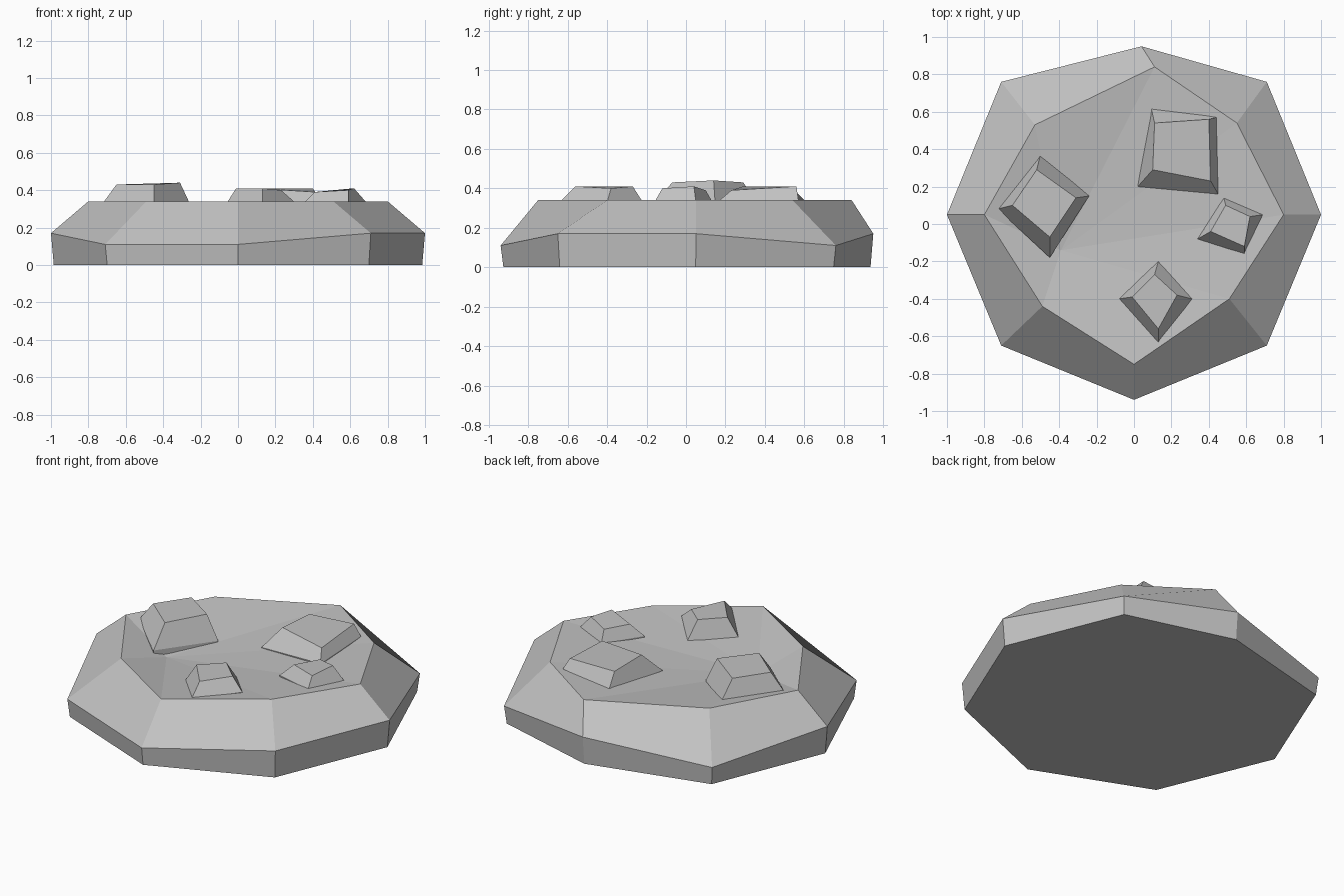
import bpy
import bmesh

cube = bpy.data.objects.get("Cube")
if cube:
    bpy.data.objects.remove(cube, do_unlink=True)

stone = bpy.data.materials.new("grey stone")
stone.use_nodes = True
colour = (0.54, 0.54, 0.54, 1)
stone.diffuse_color = colour
stone.node_tree.nodes["Principled BSDF"].inputs["Base Color"].default_value = colour


def build_from_rings(name, rings, apex=None):
    """Join stacked rings with side faces, close the bottom, cap or fan the top."""
    bm = bmesh.new()
    loops = [[bm.verts.new(point) for point in ring] for ring in rings]
    count = len(loops[0])
    for lower, upper in zip(loops, loops[1:]):
        for i in range(count):
            j = (i + 1) % count
            bm.faces.new((lower[i], lower[j], upper[j], upper[i]))
    bm.faces.new(loops[0][::-1])
    if apex:
        centre = bm.verts.new(apex)
        for i in range(count):
            bm.faces.new((loops[-1][i], loops[-1][(i + 1) % count], centre))
    else:
        bm.faces.new(loops[-1])
    bmesh.ops.recalc_face_normals(bm, faces=bm.faces[:])
    mesh = bpy.data.meshes.new(name)
    bm.to_mesh(mesh)
    bm.free()
    mesh.materials.append(stone)
    obj = bpy.data.objects.new(name, mesh)
    bpy.context.collection.objects.link(obj)
    return obj


# Broad eight-sided slab with a bevelled rim and a shallow hollow on top
LOW, HIGH, TOP = 0.11, 0.17, 0.34
shoulder = [(1, .05, HIGH), (.71, .76, LOW), (.04, .95, HIGH), (-.71, .76, LOW),
            (-1, .05, HIGH), (-.71, -.65, LOW), (0, -.94, LOW), (.71, -.65, HIGH)]
foot = [(x * .985, y * .985, 0) for x, y, z in shoulder]
rim = [(x, y, TOP) for x, y in (
    (.8, .05), (.55, .54), (.11, .84), (-.53, .53),
    (-.8, .05), (-.49, -.44), (0, -.75), (.51, -.4))]
build_from_rings("base_slab", [foot, shoulder, rim], apex=(-.39, -.14, .26))


# Four tapered stones set into the hollow, each with a short buried skirt
def stone_block(name, base, top):
    buried = [(x, y, z - .05) for x, y, z in base]
    build_from_rings(name, [buried, base, top])


stone_block("left_stone",
            [(-.73, .08, .32), (-.45, -.18, .3), (-.24, .15, .29), (-.5, .37, .31)],
            [(-.65, .1, .43), (-.45, -.07, .43), (-.31, .14, .44), (-.52, .29, .43)])
stone_block("back_stone",
            [(.02, .2, .3), (.45, .16, .33), (.44, .57, .34), (.09, .63, .31)],
            [(.1, .29, .41), (.41, .23, .39), (.4, .56, .41), (.11, .54, .4)])
stone_block("right_stone",
            [(.34, -.08, .32), (.59, -.16, .33), (.69, .05, .33), (.48, .14, .32)],
            [(.41, -.04, .39), (.59, -.12, .4), (.62, .04, .41), (.49, .1, .39)])
stone_block("front_stone",
            [(-.08, -.4, .3), (.13, -.64, .33), (.31, -.4, .33), (.13, -.2, .3)],
            [(-.01, -.39, .41), (.13, -.56, .41), (.23, -.38, .4), (.11, -.27, .41)])
